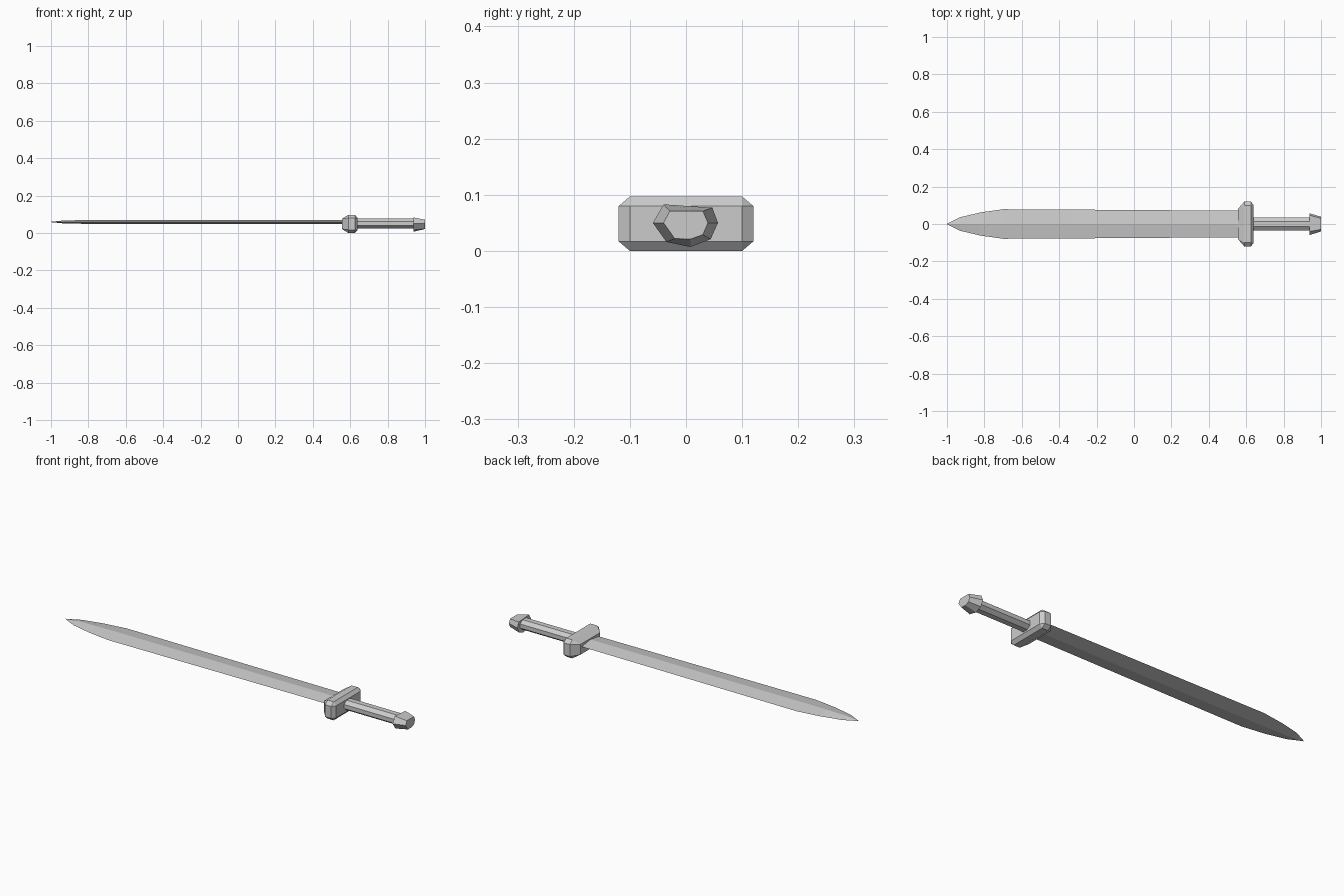
import bpy, bmesh, math

if "Cube" in bpy.data.objects:
    bpy.data.objects.remove(bpy.data.objects["Cube"])


def loft(name, sections):
    """Skin a list of equal-length rings of (x, y, z) points and cap both ends."""
    bm = bmesh.new()
    rings = [[bm.verts.new(p) for p in ring] for ring in sections]
    n = len(rings[0])
    for a, b in zip(rings, rings[1:]):
        for i in range(n):
            j = (i + 1) % n
            bm.faces.new((a[i], a[j], b[j], b[i]))
    bm.faces.new(rings[0][::-1])
    bm.faces.new(rings[-1])
    bmesh.ops.remove_doubles(bm, verts=bm.verts, dist=0.0005)
    bmesh.ops.recalc_face_normals(bm, faces=bm.faces)
    mesh = bpy.data.meshes.new(name)
    bm.to_mesh(mesh)
    bm.free()
    obj = bpy.data.objects.new(name, mesh)
    bpy.context.collection.objects.link(obj)
    return obj


# Blade: flattened diamond section, (x, half width, half thickness)
CZ = 0.059
blade = [(-1.0, 0.001, 0.001), (-0.93, 0.036, 0.008), (-0.82, 0.062, 0.010),
         (-0.70, 0.079, 0.011), (-0.33, 0.077, 0.011), (0.57, 0.071, 0.011)]
loft("blade", [[(x, -w, CZ), (x, 0, CZ - t), (x, w, CZ), (x, 0, CZ + t)]
               for x, w, t in blade])


# Guard: block with chamfered corners, tapered towards the blade
def block_ring(x, y_out, y_in, z_out, z_in):
    c = 0.0485
    quad = [(y_out, z_in), (y_in, z_out)]
    pts = quad + [(-y, z) for y, z in quad[::-1]]
    pts += [(-y, -z) for y, z in quad] + [(y, -z) for y, z in quad[::-1]]
    return [(x, y, c + z) for y, z in pts]


loft("guard", [block_ring(0.555, 0.08, 0.08, 0.027, 0.027),
               block_ring(0.59, 0.12, 0.10, 0.0485, 0.0315),
               block_ring(0.625, 0.12, 0.10, 0.0485, 0.0315),
               block_ring(0.64, 0.10, 0.10, 0.0315, 0.0315)])

# Grip: eight-sided bar
angles = [math.tau * (i + 0.5) / 8 for i in range(8)]
loft("grip", [[(x, 0.037 * math.cos(a), 0.051 + 0.028 * math.sin(a)) for a in angles]
              for x in (0.63, 0.95)])

# Pommel: slightly irregular faceted cap tapering to the end
outer = [(-0.059, 0.05), (-0.04, 0.083), (0.047, 0.077), (0.057, 0.05),
         (0.044, 0.021), (0.008, 0.007), (-0.035, 0.016)]
inner = [(-0.040, 0.05), (-0.029, 0.071), (0.030, 0.071), (0.039, 0.05),
         (0.030, 0.029), (0.008, 0.021), (-0.020, 0.022)]
loft("pommel", [[(0.938, y, z) for y, z in outer],
                [(1.0, y, z) for y, z in inner]])
